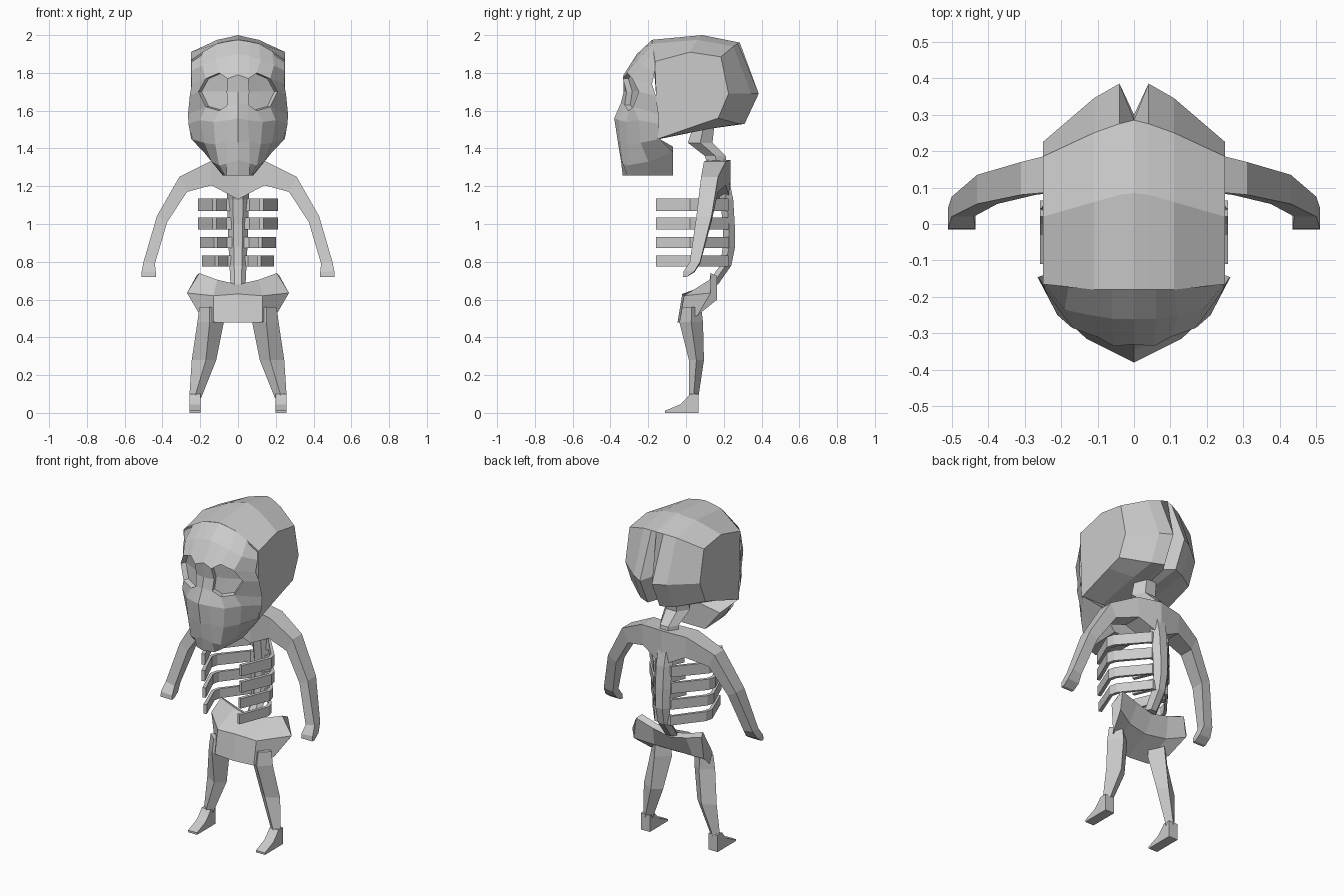
import bpy, bmesh
from mathutils import Vector

bone = bpy.data.materials.new("bone_grey")
bone.diffuse_color = (0.6, 0.6, 0.6, 1)


def finish(bm, name, mirror=True):
    """Mirror the half mesh over x, weld, fix normals and link it."""
    if mirror:
        dup = bmesh.ops.duplicate(bm, geom=bm.verts[:] + bm.edges[:] + bm.faces[:])["geom"]
        for v in dup:
            if isinstance(v, bmesh.types.BMVert):
                v.co.x *= -1
        bmesh.ops.reverse_faces(bm, faces=[f for f in dup if isinstance(f, bmesh.types.BMFace)])
    bmesh.ops.remove_doubles(bm, verts=bm.verts[:], dist=0.0005)
    bmesh.ops.recalc_face_normals(bm, faces=bm.faces[:])
    if name == "face":
        # sunken eye sockets
        eyes = []
        for f in bm.faces:
            c = f.calc_center_median()
            if 0.06 < abs(c.x) < 0.185 and 1.63 < c.z < 1.77 and c.y < -0.2:
                eyes.append(f)
        bmesh.ops.inset_region(bm, faces=eyes, thickness=0.006, depth=-0.03)
    me = bpy.data.meshes.new(name)
    bm.to_mesh(me)
    bm.free()
    me.materials.append(bone)
    ob = bpy.data.objects.new(name, me)
    bpy.context.collection.objects.link(ob)
    return ob


def loft(name, rings, cap_start=True, cap_end=True, closed=True, mirror=True, extra=None):
    bm = bmesh.new()
    vs = [[bm.verts.new(p) for p in r] for r in rings]
    n = len(rings[0])
    for a, b in zip(vs, vs[1:]):
        for i in range(n if closed else n - 1):
            j = (i + 1) % n
            bm.faces.new((a[i], a[j], b[j], b[i]))
    if cap_start:
        bm.faces.new(vs[0][::-1])
    if cap_end:
        bm.faces.new(vs[-1])
    if extra:
        extra(bm, vs)
    return finish(bm, name, mirror)


# Cranium: side profiles (y, z) at growing x, with a groove down the back
cranium = [
    (0.0, [(-.18, 1.975), (.085, 2.0), (.285, 1.96), (.30, 1.70), (.25, 1.54), (.13, 1.51), (-.14, 1.45)]),
    (.04, [(-.18, 1.97), (.08, 1.99), (.275, 1.955), (.385, 1.69), (.31, 1.53), (.13, 1.505), (-.14, 1.45)]),
    (.11, [(-.18, 1.955), (.06, 1.975), (.25, 1.94), (.345, 1.69), (.28, 1.53), (.13, 1.505), (-.14, 1.45)]),
    (.25, [(-.165, 1.86), (.02, 1.91), (.185, 1.885), (.225, 1.69), (.17, 1.56), (.08, 1.53), (-.15, 1.45)]),
]
loft("cranium", [[(x, y, z) for y, z in p] for x, p in cranium], cap_start=False)

# Face: rows from forehead to chin, each from the centre line to the side
face = [
    [(0, -.18, 1.975), (.06, -.18, 1.965), (.11, -.18, 1.955), (.18, -.172, 1.915), (.245, -.165, 1.87)],
    [(0, -.26, 1.90), (.06, -.26, 1.89), (.12, -.25, 1.87), (.19, -.235, 1.84), (.247, -.165, 1.81)],
    [(0, -.33, 1.79), (.055, -.335, 1.77), (.10, -.31, 1.80), (.17, -.285, 1.77), (.245, -.18, 1.74)],
    [(0, -.33, 1.70), (.06, -.315, 1.70), (.12, -.295, 1.70), (.21, -.25, 1.70), (.255, -.16, 1.68)],
    [(0, -.345, 1.64), (.055, -.325, 1.63), (.10, -.305, 1.60), (.17, -.28, 1.62), (.265, -.145, 1.58)],
    [(0, -.38, 1.56), (.05, -.355, 1.55), (.13, -.315, 1.54), (.20, -.25, 1.55), (.262, -.145, 1.53)],
    [(0, -.36, 1.43), (.06, -.348, 1.44), (.12, -.31, 1.42), (.18, -.24, 1.43), (.248, -.14, 1.45)],
    [(0, -.345, 1.34), (.06, -.335, 1.32), (.10, -.31, 1.31), (.14, -.20, 1.33), (.18, -.07, 1.38)],
    [(0, -.335, 1.258), (.06, -.31, 1.256), (.068, -.28, 1.256), (.075, -.20, 1.256), (.08, -.07, 1.256)],
]


def close_jaw(bm, vs):
    low = bm.verts.new((0, -.07, 1.256))
    mid = bm.verts.new((0, -.07, 1.41))
    top = bm.verts.new((0, -.14, 1.45))
    bm.faces.new(vs[8] + [low])
    bm.faces.new((vs[8][4], vs[7][4], mid, low))
    bm.faces.new((vs[7][4], vs[6][4], top, mid))


loft("face", face, False, False, closed=False, extra=close_jaw)

# Neck and spine: six-sided rings (z, front y, back y, half width)
spine = [(1.52, .04, .15, .075), (1.43, .01, .14, .08), (1.36, .10, .21, .06), (1.25, .13, .225, .06),
         (1.13, .18, .25, .058), (1.0, .195, .258, .055), (.88, .195, .26, .05),
         (.78, .18, .24, .045), (.68, .11, .17, .04)]
loft("spine", [[(-w * .45, f, z), (w * .45, f, z), (w, (f + b) / 2, z),
                (w * .45, b, z), (-w * .45, b, z), (-w, (f + b) / 2, z)]
               for z, f, b, w in spine], mirror=False)

# Shoulders and arms: outer x z, inner x z, front y, back y
arms = [(0, 1.34, 0, 1.13, .12, .235), (.15, 1.33, .14, 1.205, .095, .21),
        (.31, 1.25, .27, 1.17, .08, .17), (.43, 1.04, .375, 1.01, .055, .135),
        (.50, .80, .44, .79, .02, .075), (.51, .75, .435, .745, -.012, .045),
        (.51, .72, .435, .72, -.015, .005)]
loft("arms", [[(xo, f, zo), (xo, b, zo), (xi, b, zi), (xi, f, zi)]
              for xo, zo, xi, zi, f, b in arms], cap_start=False)

# Ribs: bent strips, open at the front
for i, (z0, z1, s) in enumerate([(1.07, 1.135, 1), (.97, 1.035, 1), (.872, .932, .95), (.775, .832, .9)]):
    plan = [((0, .225), (0, .205)), ((.06, .225), (.06, .205)), ((.20, .065), (.18, .06)),
            ((.212, .02), (.19, .02)), ((.135, -.158), (.115, -.152))]
    loft("rib_%d" % (i + 1), [[(a[0] * s, a[1], z0), (a[0] * s, a[1], z1),
                               (b[0] * s, b[1], z1), (b[0] * s, b[1], z0)] for a, b in plan],
         cap_start=False)

# Pelvis: a slanted crescent, lofted from the middle to the hip
pelvis = [
    [(0, .12, .68), (0, -.02, .63), (0, -.045, .478), (0, .10, .56), (0, .155, .665)],
    [(.11, .125, .705), (.13, -.01, .62), (.13, -.035, .48), (.13, .12, .57), (.11, .16, .69)],
    [(.205, .13, .74), (.27, .13, .635), (.20, .06, .515), (.235, .165, .60), (.22, .165, .725)],
]
loft("pelvis", pelvis, cap_start=False)

# Legs: diamond rings (z, inner x, outer x, front y, back y, ridge x)
legs = [(.56, .08, .205, -.02, .08, .15), (.48, .075, .215, -.035, .09, .15),
        (.28, .115, .245, .015, .095, .17), (.08, .195, .258, .015, .065, .23)]
loft("legs", [[(r, f, z), (xo, (f + b) / 2, z), (r, b, z), (xi, (f + b) / 2, z)]
              for z, xi, xo, f, b, r in legs])

# Feet: wedges with a low toe
bm = bmesh.new()
for x in (.198, .258):
    for y, z in ((-.11, 0), (-.11, .012), (-.03, .045), (.0, .075), (.02, .10), (.065, .10), (.065, 0)):
        bm.verts.new(Vector((x, y, z)))
half = len(bm.verts) // 2
bm.verts.ensure_lookup_table()
a, b = bm.verts[:half], bm.verts[half:]
bm.faces.new(a)
bm.faces.new(b[::-1])
for i in range(half):
    j = (i + 1) % half
    bm.faces.new((a[i], b[i], b[j], a[j]))
finish(bm, "feet")
